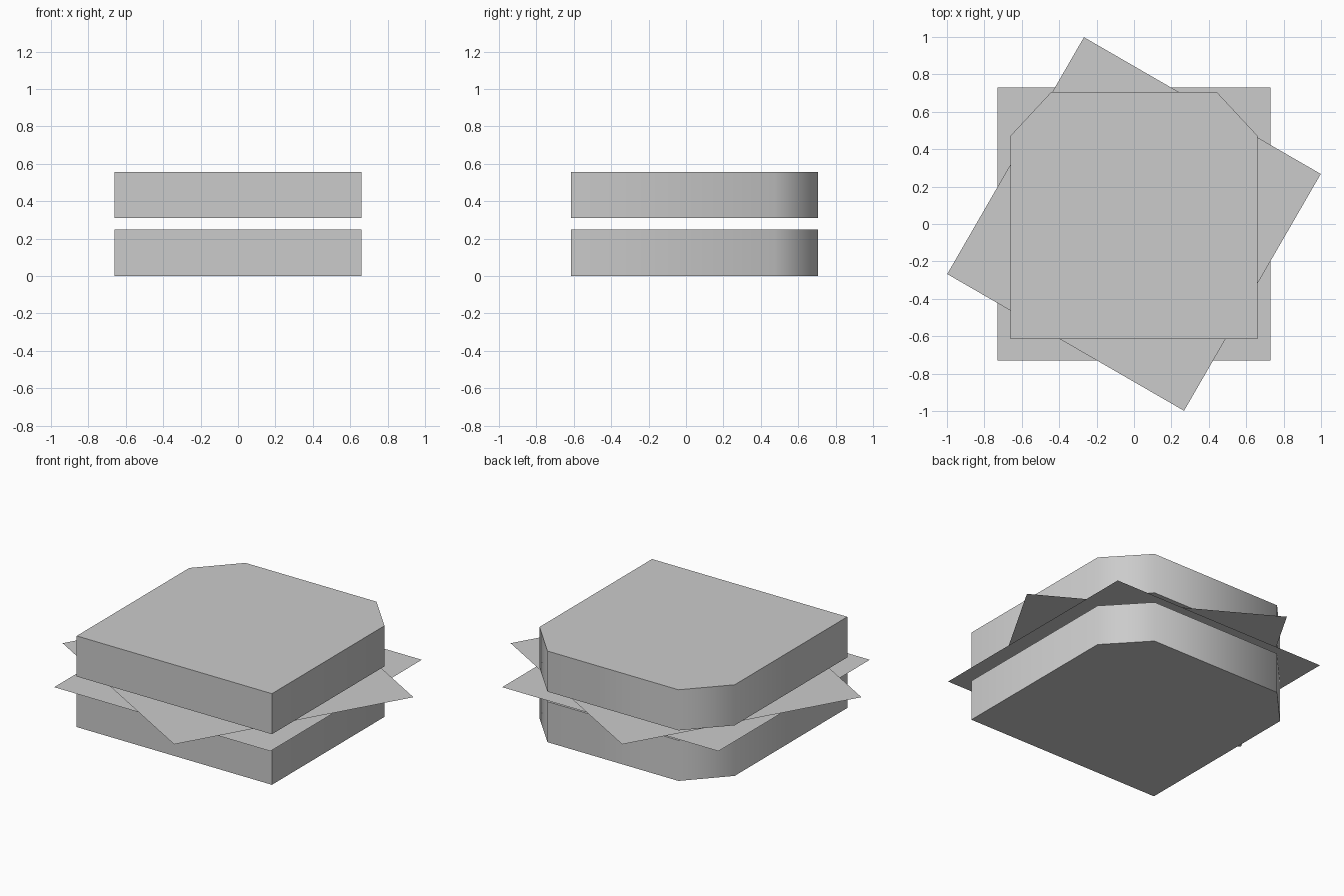
import bpy
import bmesh
import math

cube = bpy.data.objects.get("Cube")
if cube:
    bpy.data.objects.remove(cube, do_unlink=True)

grey = bpy.data.materials.new("light grey")
colour = (0.6, 0.6, 0.6, 1)
grey.diffuse_color = colour
grey.use_nodes = True
grey.node_tree.nodes["Principled BSDF"].inputs["Base Color"].default_value = colour


def sheet(name, outline, z, height=0, turn=0):
    """Flat outline at height z, raised into a solid when height is given."""
    bm = bmesh.new()
    face = bm.faces.new([bm.verts.new((x, y, 0)) for x, y in outline])
    if height:
        top = bmesh.ops.extrude_face_region(bm, geom=[face], use_keep_orig=True)
        verts = [g for g in top["geom"] if isinstance(g, bmesh.types.BMVert)]
        bmesh.ops.translate(bm, verts=verts, vec=(0, 0, height))
        bmesh.ops.recalc_face_normals(bm, faces=bm.faces)
    mesh = bpy.data.meshes.new(name)
    bm.to_mesh(mesh)
    bm.free()
    mesh.materials.append(grey)
    obj = bpy.data.objects.new(name, mesh)
    obj.location.z = z
    obj.rotation_euler.z = math.radians(turn)
    bpy.context.collection.objects.link(obj)
    return obj


# Bread slices: square with the two back corners cut off
half = [(0.66, -0.615), (0.66, 0.472), (0.443, 0.705)]
bread = half + [(-x, y) for x, y in reversed(half)]
for name, z in (("bottom_bread", 0), ("top_bread", 0.309)):
    slice_obj = sheet(name, bread, z, height=0.248)
    bpy.ops.object.select_all(action="DESELECT")
    slice_obj.select_set(True)
    bpy.context.view_layer.objects.active = slice_obj
    bpy.ops.object.shade_smooth_by_angle(angle=math.radians(60))

# Thin fillings: two square sheets, the upper one turned
s = 0.731
square = [(-s, -s), (s, -s), (s, s), (-s, s)]
sheet("lower_filling", square, 0.269)
sheet("upper_filling", square, 0.289, turn=-30)
